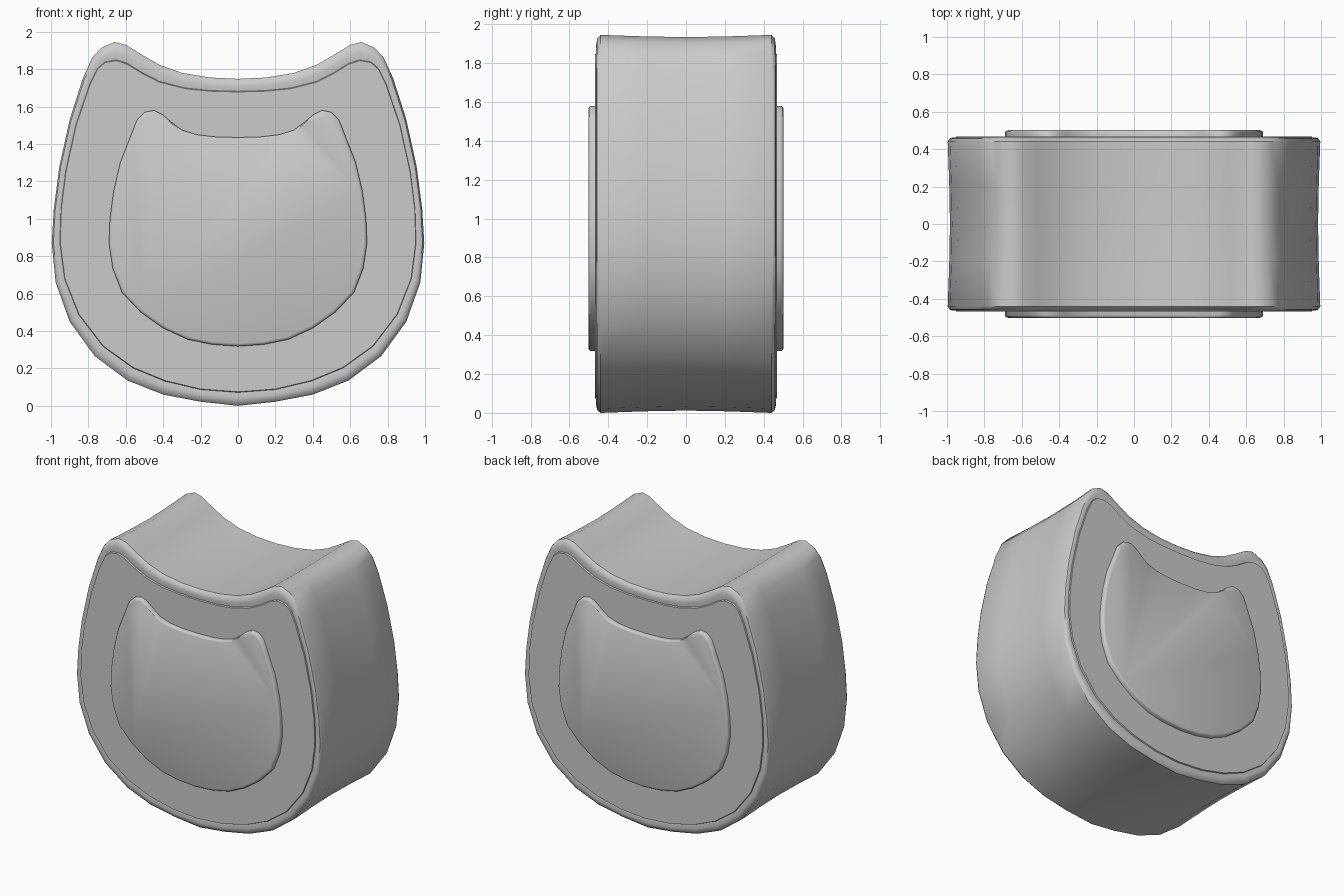
import bpy, bmesh, math

if "Cube" in bpy.data.objects:
    bpy.data.objects.remove(bpy.data.objects["Cube"])

# Right-half outlines (x, z), bottom centre round to top centre
OUTER = [(0, 0), (.2, .022), (.4, .06), (.59, .135), (.765, .265), (.9, .45), (.975, .66),
         (.996, .87), (.985, 1.05), (.955, 1.28), (.9, 1.53), (.83, 1.75), (.78, 1.86),
         (.73, 1.915), (.66, 1.945), (.6, 1.93), (.52, 1.88), (.42, 1.823), (.3, 1.78),
         (.15, 1.755), (0, 1.748)]
INNER = [(0, .075), (.2, .09), (.39, .135), (.56, .205), (.72, .32), (.85, .49), (.925, .68),
         (.95, .87), (.945, 1.05), (.92, 1.25), (.865, 1.5), (.79, 1.72), (.75, 1.8),
         (.71, 1.835), (.65, 1.845), (.59, 1.825), (.51, 1.775), (.42, 1.73), (.28, 1.695),
         (.15, 1.682), (0, 1.678)]
PLATE = [(0, .318), (.14, .328), (.27, .355), (.4, .415), (.52, .5), (.62, .605), (.67, .735),
         (.69, .87), (.685, 1), (.665, 1.15), (.63, 1.3), (.575, 1.44), (.54, 1.53),
         (.5, 1.57), (.45, 1.58), (.4, 1.555), (.36, 1.52), (.3, 1.475), (.22, 1.45),
         (.12, 1.438), (0, 1.435)]


def blend(a, b, t):
    return [(p[0] + (q[0] - p[0]) * t, p[1] + (q[1] - p[1]) * t) for p, q in zip(a, b)]


def scale(o, s, zc):
    return [(x * s, zc + (z - zc) * s) for x, z in o]


def loft(name, rings):
    """Skin mirrored outlines given as (half outline, y) and cap both ends."""
    bm = bmesh.new()
    loops = []
    for half, y in rings:
        full = half + [(-x, z) for x, z in half[-2:0:-1]]
        loops.append([bm.verts.new((x, y, z)) for x, z in full])
    n = len(loops[0])
    for a, b in zip(loops, loops[1:]):
        for i in range(n):
            j = (i + 1) % n
            bm.faces.new((a[i], a[j], b[j], b[i]))
    bm.faces.new(loops[0])
    bm.faces.new(loops[-1])
    bmesh.ops.recalc_face_normals(bm, faces=bm.faces)
    me = bpy.data.meshes.new(name)
    bm.to_mesh(me)
    bm.free()
    ob = bpy.data.objects.new(name, me)
    bpy.context.collection.objects.link(ob)
    bpy.ops.object.select_all(action='DESELECT')
    ob.select_set(True)
    bpy.context.view_layer.objects.active = ob
    bpy.ops.object.shade_smooth_by_angle(angle=math.radians(40))
    return ob


# Thick body: rounded rim, slightly raised face panel, faint waist halfway
front = [(blend(OUTER, INNER, t), -y) for t, y in
         ((1, .468), (.95, .459), (.55, .463), (.2, .457), (0, .44))]
waist = [(scale(OUTER, s, 1), y) for s, y in ((.992, -.22), (.988, 0), (.992, .22))]
back = [(o, -y) for o, y in reversed(front)]
loft("body", front + waist + back)

# Raised plates on the front and back faces
for name, side in (("front_plate", -1), ("back_plate", 1)):
    loft(name, [(scale(PLATE, s, .95), side * y) for s, y in
                ((1, .45), (1, .49), (.992, .498), (.975, .502))])
